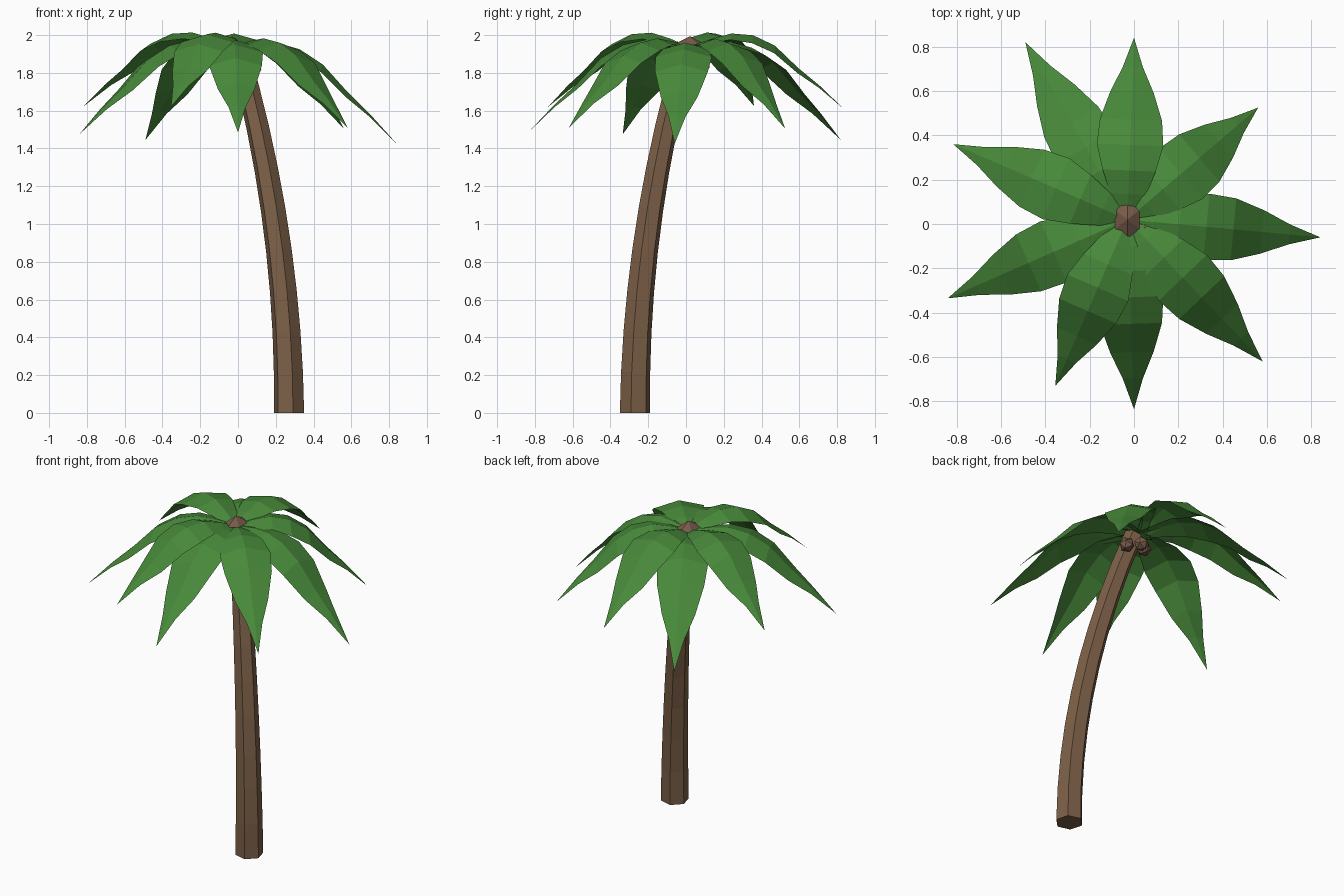
import bpy, bmesh, math
from mathutils import Vector

cube = bpy.data.objects.get("Cube")
if cube:
    bpy.data.objects.remove(cube, do_unlink=True)


def material(name, rgb):
    mat = bpy.data.materials.new(name)
    mat.use_nodes = True
    mat.diffuse_color = (*rgb, 1)
    mat.node_tree.nodes["Principled BSDF"].inputs["Base Color"].default_value = (*rgb, 1)
    return mat


BARK = material("bark brown", (0.195, 0.113, 0.062))
HUSK = material("husk brown", (0.19, 0.105, 0.07))
GREEN = material("leaf green", (0.064, 0.25, 0.042))


def finish(bm, name, mat, normals=True):
    if normals:
        bmesh.ops.recalc_face_normals(bm, faces=bm.faces[:])
    mesh = bpy.data.meshes.new(name)
    bm.to_mesh(mesh)
    bm.free()
    mesh.materials.append(mat)
    obj = bpy.data.objects.new(name, mesh)
    bpy.context.collection.objects.link(obj)
    return obj


# Trunk: a tapering hexagon swept along a leaning parabola
def build_trunk(steps=9, sides=6, top=1.93):
    bm = bmesh.new()
    rings = []
    for i in range(steps + 1):
        t = i / steps
        lean = 0.27 * (1 - t * t)
        radius = 0.083 - 0.03 * t
        ring = []
        for s in range(sides):
            a = math.radians(-15) + math.tau * s / sides
            # tilt each ring a little so it stays square to the path
            dx, dy = radius * math.cos(a), radius * math.sin(a)
            z = top * t + 0.28 * t * (dx - dy)
            ring.append(bm.verts.new((lean + dx, -lean + dy, z)))
        rings.append(ring)
    for low, high in zip(rings, rings[1:]):
        for s in range(sides):
            n = (s + 1) % sides
            bm.faces.new((low[s], low[n], high[n], high[s]))
    bm.faces.new(rings[0])
    bm.faces.new(rings[-1])
    finish(bm, "trunk", BARK)


# Frond: folded leaf, each row is (distance, half width, height)
ROOT = Vector((-0.03, 0.02, 0))
ROWS = [(0, 0.035, 1.935), (0.14, 0.08, 1.955), (0.27, 0.12, 1.96),
        (0.41, 0.15, 1.925), (0.55, 0.14, 1.845), (0.70, 0.098, 1.70),
        (0.84, 0.045, 1.58), (1, 0, 1.425)]


def build_frond(index, x, y, tip_z):
    bm = bmesh.new()
    span = Vector((x, y, 0)) - ROOT
    side = Vector((-span.y, span.x, 0)).normalized()
    lift = tip_z - ROWS[-1][2]
    rows = []
    for t, half, z in ROWS:
        mid = ROOT + span * t + Vector((0, 0, z + lift * t))
        if half == 0:
            rows.append([bm.verts.new(mid)])
            continue
        drop = Vector((0, 0, -0.28 * half))
        rows.append([bm.verts.new(mid - side * half + drop), bm.verts.new(mid),
                     bm.verts.new(mid + side * half + drop)])
    for a, b in zip(rows, rows[1:]):
        for k in (0, 1):
            if len(b) == 1:
                bm.faces.new((a[k], b[0], a[k + 1]))
            else:
                bm.faces.new((a[k], b[k], b[k + 1], a[k + 1]))
    finish(bm, f"frond_{index}", GREEN, normals=False)


# Crown tip and nuts
def build_crown_tip():
    bm = bmesh.new()
    bmesh.ops.create_cone(bm, cap_ends=True, segments=6, radius1=1, radius2=0, depth=1)
    for v in bm.verts:
        x, y, z = v.co
        v.co = (-0.03 + 0.063 * x, 0.02 + 0.085 * y, 1.972 + 0.044 * z)
    finish(bm, "crown_tip", HUSK)


def build_nut(index, place):
    bm = bmesh.new()
    bmesh.ops.create_icosphere(bm, subdivisions=1, radius=0.046)
    obj = finish(bm, f"nut_{index}", HUSK)
    obj.location = place
    obj.rotation_euler = (0.4 * index, 0.3, index)


build_trunk()
TIPS = [(0.84, -0.06, 1.425), (0.56, 0.525, 1.505), (0, 0.84, 1.605),
        (-0.49, 0.82, 1.445), (-0.815, 0.36, 1.625), (-0.84, -0.335, 1.475),
        (-0.355, -0.73, 1.62), (0, -0.835, 1.485), (0.58, -0.62, 1.51)]
for i, tip in enumerate(TIPS, 1):
    build_frond(i, *tip)
build_crown_tip()
for i, place in enumerate([(0.08, 0.03, 1.82), (0.01, 0.08, 1.83), (-0.05, 0.03, 1.84)], 1):
    build_nut(i, place)
